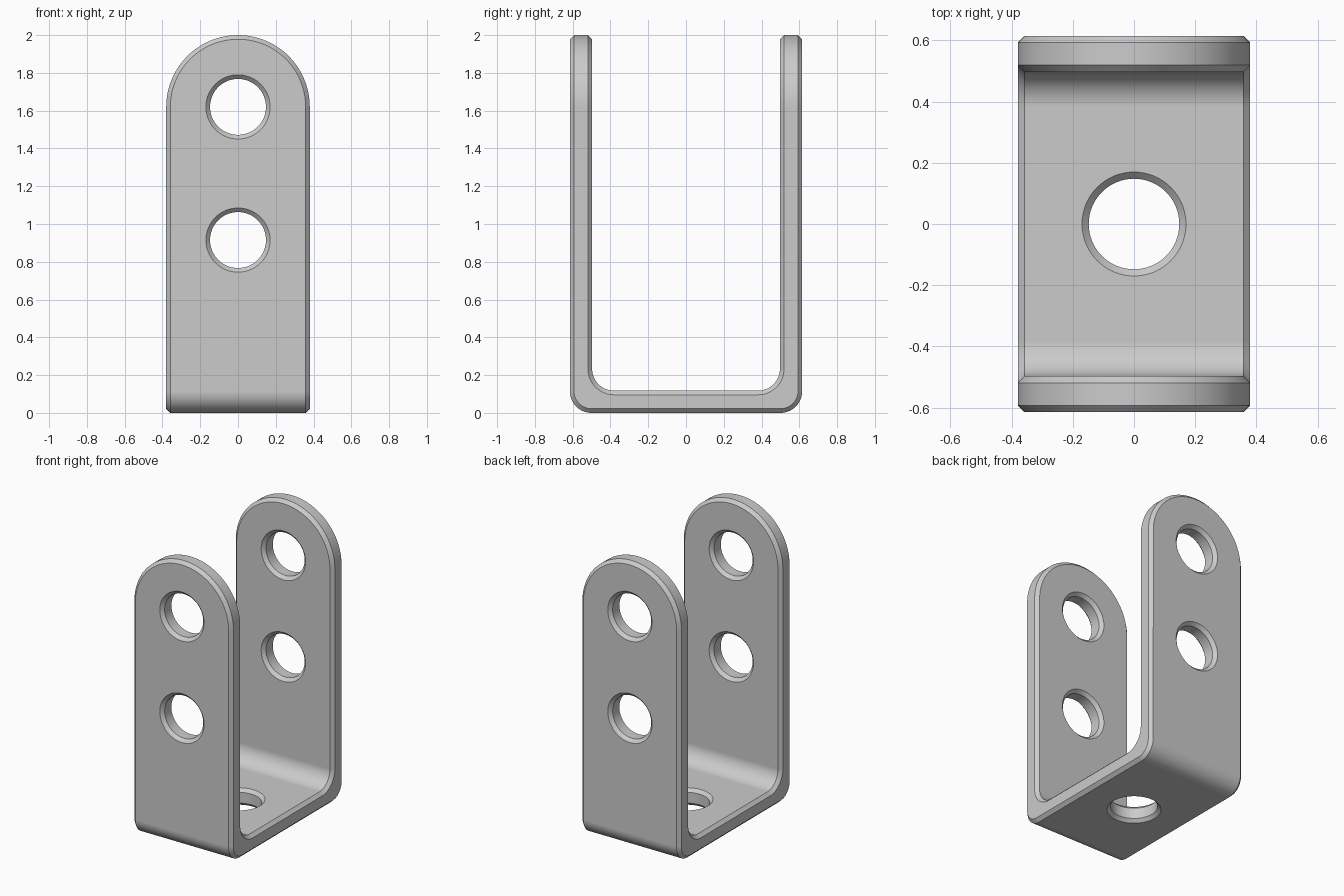
import bpy, bmesh, math
from mathutils import Matrix, Vector

cube = bpy.data.objects.get("Cube")
if cube:
    bpy.data.objects.remove(cube, do_unlink=True)

HALF_W, HALF_D, HEIGHT = 0.38, 0.615, 2.0
THICK, BEND, CHAMFER = 0.118, 0.115, 0.022
HOLE_R, UPPER_Z, LOWER_Z = 0.148, 1.62, 0.915

metal = bpy.data.materials.new("grey metal")
metal.use_nodes = True
GREY = (0.6, 0.6, 0.6, 1)
metal.diffuse_color = GREY
metal.node_tree.nodes["Principled BSDF"].inputs["Base Color"].default_value = GREY


def arc(cx, cy, r, start, end, steps):
    angles = [math.radians(start + (end - start) * i / steps) for i in range(steps + 1)]
    return [(cx + r * math.cos(a), cy + r * math.sin(a)) for a in angles]


def add_object(name, bm):
    bmesh.ops.recalc_face_normals(bm, faces=bm.faces)
    mesh = bpy.data.meshes.new(name)
    bm.to_mesh(mesh)
    bm.free()
    mesh.materials.append(metal)
    obj = bpy.data.objects.new(name, mesh)
    bpy.context.collection.objects.link(obj)
    return obj


def prism(name, points, place, depth):
    """Extrude a closed outline; place maps (a, b) to 3D, depth is the sweep."""
    bm = bmesh.new()
    face = bm.faces.new([bm.verts.new(place(a, b)) for a, b in points])
    swept = bmesh.ops.extrude_face_region(bm, geom=[face])["geom"]
    bmesh.ops.translate(bm, vec=depth,
                        verts=[v for v in swept if isinstance(v, bmesh.types.BMVert)])
    return add_object(name, bm)


def hole_cutter(name, top, bottom, matrix):
    """Drill with a countersink flare where it passes each sheet surface."""
    flare = CHAMFER * 2
    rings = [(HOLE_R + flare, bottom - CHAMFER), (HOLE_R, bottom + CHAMFER),
             (HOLE_R, top - CHAMFER), (HOLE_R + flare, top + CHAMFER)]
    bm = bmesh.new()
    loops = [[bm.verts.new((x, y, z)) for x, y in arc(0, 0, r, 0, 360, 64)[:-1]]
             for r, z in rings]
    for a, b in zip(loops, loops[1:]):
        for i in range(len(a)):
            j = (i + 1) % len(a)
            bm.faces.new((a[i], a[j], b[j], b[i]))
    bm.faces.new(loops[0])
    bm.faces.new(loops[-1])
    bmesh.ops.transform(bm, matrix=matrix, verts=bm.verts)
    return add_object(name, bm)


def apply_all(obj):
    bpy.context.view_layer.objects.active = obj
    for mod in list(obj.modifiers):
        bpy.ops.object.modifier_apply(modifier=mod.name)


def boolean(obj, cutter, operation):
    mod = obj.modifiers.new("cut", "BOOLEAN")
    mod.operation, mod.object, mod.solver = operation, cutter, "EXACT"
    apply_all(obj)
    bpy.data.objects.remove(cutter, do_unlink=True)


# Bent strip: U profile swept across the width
inner = HALF_D - THICK
TALL = HEIGHT + 0.2
outline = [(-HALF_D, TALL)]
outline += arc(-HALF_D + BEND, BEND, BEND, 180, 270, 16)
outline += arc(HALF_D - BEND, BEND, BEND, 270, 360, 16)
outline += [(HALF_D, TALL), (inner, TALL)]
outline += arc(inner - BEND, THICK + BEND, BEND, 0, -90, 16)
outline += arc(BEND - inner, THICK + BEND, BEND, -90, -180, 16)
outline += [(-inner, TALL)]
bracket = prism("u_bracket", outline, lambda a, b: (-0.5, a, b), Vector((1, 0, 0)))

# Trim both arms to a rounded top
front = [(-HALF_W, -0.2), (HALF_W, -0.2)] + arc(0, HEIGHT - HALF_W, HALF_W, 0, 180, 64)
boolean(bracket, prism("arm_outline", front, lambda a, b: (a, -1, b), Vector((0, 2, 0))),
        "INTERSECT")

# Chamfer around the whole edge of the strip
bevel = bracket.modifiers.new("edge_chamfer", "BEVEL")
bevel.width, bevel.segments = CHAMFER, 1
bevel.limit_method, bevel.angle_limit = "ANGLE", math.radians(40)
apply_all(bracket)

# Two holes in each arm and one in the base
boolean(bracket, hole_cutter("base_hole", THICK, 0, Matrix()), "DIFFERENCE")
upright = Matrix.Rotation(math.radians(90), 4, "X")
for side in (-1, 1):
    mid = side * (HALF_D - THICK / 2)
    for z in (UPPER_Z, LOWER_Z):
        place = Matrix.Translation((0, mid, z)) @ upright
        boolean(bracket, hole_cutter("arm_hole", THICK / 2, -THICK / 2, place), "DIFFERENCE")

# Smooth bends and curves, crisp chamfer edges
bpy.ops.object.select_all(action="DESELECT")
bracket.select_set(True)
bpy.context.view_layer.objects.active = bracket
bpy.ops.object.shade_smooth_by_angle(angle=math.radians(30))
normals = bracket.modifiers.new("flat_normals", "WEIGHTED_NORMAL")
normals.keep_sharp = True
